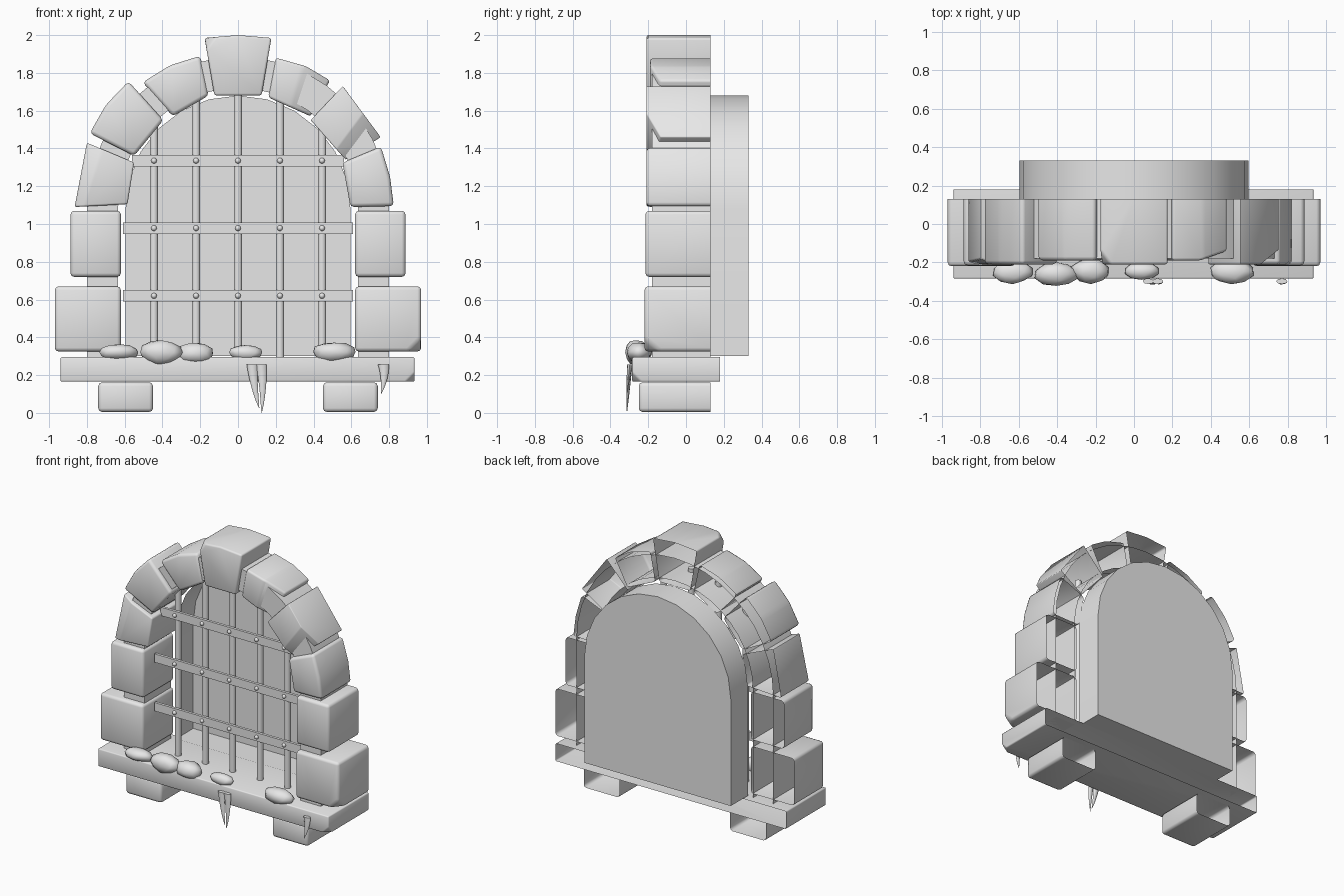
import bpy, bmesh, math, random
from mathutils import Vector

random.seed(4)
cube = bpy.data.objects.get("Cube")
if cube:
    bpy.data.objects.remove(cube, do_unlink=True)

GREY = bpy.data.materials.new("stone grey")
GREY.use_nodes = True
GREY.diffuse_color = (0.8, 0.8, 0.8, 1)
GREY.node_tree.nodes["Principled BSDF"].inputs["Base Color"].default_value = (0.8, 0.8, 0.8, 1)

ARCH_Z = 1.085      # centre height of the arch
BACK = 0.13         # rear plane of the masonry


def finish(name, bm, angle=50):
    """Turn a bmesh into a named, shaded object."""
    mesh = bpy.data.meshes.new(name)
    bm.to_mesh(mesh)
    bm.free()
    mesh.materials.append(GREY)
    ob = bpy.data.objects.new(name, mesh)
    bpy.context.collection.objects.link(ob)
    bpy.ops.object.select_all(action='DESELECT')
    ob.select_set(True)
    bpy.context.view_layer.objects.active = ob
    if angle:
        bpy.ops.object.shade_smooth_by_angle(angle=math.radians(angle))
    return ob


def prism(outline, y0, y1):
    """Closed prism from an (x, z) outline between two depths."""
    bm = bmesh.new()
    front = [bm.verts.new((x, y0, z)) for x, z in outline]
    rear = [bm.verts.new((x, y1, z)) for x, z in outline]
    bm.faces.new(front)
    bm.faces.new(rear)
    for i in range(len(outline)):
        j = (i + 1) % len(outline)
        bm.faces.new((front[i], front[j], rear[j], rear[i]))
    bmesh.ops.recalc_face_normals(bm, faces=bm.faces)
    return bm


def open_side(bm, y):
    """Remove the face lying flat on depth y."""
    flat = [f for f in bm.faces if all(abs(v.co.y - y) < 1e-4 for v in f.verts)]
    bmesh.ops.delete(bm, geom=flat, context='FACES')


def stone(name, outline, y0=-0.21, y1=BACK, chip=None, bevel=0.02):
    """Rounded hollow block, open at the rear, with an optional chipped corner."""
    bm = prism(outline, y0, y1)
    if chip:
        bmesh.ops.bisect_plane(bm, geom=bm.verts[:] + bm.edges[:] + bm.faces[:],
                               plane_co=chip[0], plane_no=Vector(chip[1]).normalized(),
                               clear_outer=True)
        bmesh.ops.holes_fill(bm, edges=[e for e in bm.edges if e.is_boundary], sides=0)
        bmesh.ops.recalc_face_normals(bm, faces=bm.faces)
    open_side(bm, y1)
    edges = [e for e in bm.edges if len(e.link_faces) == 2
             and e.calc_face_angle(0) > math.radians(12)]
    bmesh.ops.bevel(bm, geom=edges, offset=bevel, segments=2, profile=0.5,
                    affect='EDGES', clamp_overlap=True)
    return finish(name, bm)


def rect(x0, x1, z0, z1):
    return [(x0, z0), (x1, z0), (x1, z1), (x0, z1)]


def arch(r, z0, steps=12):
    """Outline of a round-topped opening, starting at the lower right."""
    top = [(r * math.cos(math.pi * i / steps), ARCH_Z + r * math.sin(math.pi * i / steps))
           for i in range(steps + 1)]
    return [(r, z0)] + top + [(-r, z0)]


# Side blocks, sill feet
for side, s in (("left", 1), ("right", -1)):
    chip = ((0.94, -0.215, 0.36), (0.6, -0.5, -0.6)) if s > 0 else None
    stone(side + "_lower_block", rect(s * 0.62, s * 0.97, 0.325, 0.67), -0.22, chip=chip)
    stone(side + "_upper_block", rect(s * 0.62, s * 0.887, 0.72, 1.07), -0.215)
    stone(side + "_foot", rect(s * 0.45, s * 0.74, 0.005, 0.162), -0.25)

# Sill
stone("sill", rect(-0.94, 0.935, 0.165, 0.295), -0.285, 0.18,
      chip=((0.91, -0.285, 0.19), (0.6, -0.6, -0.6)), bevel=0.008)

# Arch stones
stone("left_springer", [(0.595, 1.09), (0.825, 1.095), (0.805, 1.25), (0.757, 1.41), (0.553, 1.325)])
stone("right_springer", [(-0.865, 1.09), (-0.585, 1.105), (-0.55, 1.325), (-0.80, 1.43)],
      chip=((-0.76, -0.21, 1.27), (-0.3, -1, 0.1)), bevel=0.01)
stone("left_haunch", [(0.385, 1.55), (0.555, 1.73), (0.755, 1.46), (0.57, 1.34)],
      chip=((0.6, -0.2, 1.47), (0.4, -1, -0.3)), bevel=0.006)
stone("right_haunch", [(-0.785, 1.48), (-0.70, 1.63), (-0.58, 1.755), (-0.395, 1.55), (-0.55, 1.36)])
stone("left_shoulder", [(0.16, 1.67), (0.20, 1.88), (0.36, 1.835), (0.487, 1.76), (0.385, 1.57)], -0.19,
      chip=((0.3, -0.19, 1.7), (0.3, -1, -0.1)))
stone("right_shoulder", [(-0.505, 1.75), (-0.36, 1.84), (-0.2, 1.89), (-0.155, 1.68), (-0.345, 1.57)], -0.19)
stone("keystone", [(-0.125, 1.68), (0.125, 1.68), (0.177, 1.985), (0, 2.0), (-0.177, 1.985)],
      chip=((-0.145, -0.21, 1.955), (-0.7, -0.5, 0.5)), bevel=0.012)

# Mortar band running behind the stones
bm = prism(arch(0.80, 0.295, 20) + arch(0.635, 0.295, 20)[::-1], -0.18, BACK)
open_side(bm, BACK)
finish("mortar_arch", bm, 30)

# Recess behind the grate, open to the front
bm = prism(arch(0.595, 0.3), BACK, 0.33)
open_side(bm, BACK)
finish("recess", bm, 30)

# Grate: upright rods, flat crossbars, rivets
RODS = (-0.445, -0.222, 0, 0.222, 0.445)
for x in RODS:
    top = ARCH_Z + math.sqrt(0.66 ** 2 - x * x)
    bm = bmesh.new()
    bmesh.ops.create_cone(bm, cap_ends=True, segments=10, radius1=0.023, radius2=0.023, depth=top - 0.29)
    bmesh.ops.translate(bm, verts=bm.verts, vec=(x, -0.06, (top + 0.29) / 2))
    finish("upright_rod", bm)
for z, half in ((0.62, 0.61), (0.978, 0.61), (1.335, 0.56)):
    finish("crossbar", prism(rect(-half, half, z - 0.031, z + 0.031), -0.1, -0.08), 0)
    for x in RODS:
        bm = bmesh.new()
        bmesh.ops.create_uvsphere(bm, u_segments=8, v_segments=6, radius=0.015)
        bmesh.ops.translate(bm, verts=bm.verts, vec=(x, -0.101, z))
        finish("rivet", bm)

# Lumps lying on the sill: centre x, y, z and half sizes
for x, y, z, a, b, c in ((-0.633, -0.25, 0.32, 0.108, 0.062, 0.045),
                         (-0.405, -0.262, 0.32, 0.118, 0.066, 0.068),
                         (-0.225, -0.245, 0.315, 0.105, 0.068, 0.062),
                         (0.04, -0.245, 0.318, 0.09, 0.048, 0.042),
                         (0.507, -0.248, 0.322, 0.118, 0.068, 0.055)):
    bm = bmesh.new()
    bmesh.ops.create_icosphere(bm, subdivisions=2, radius=1)
    for v in bm.verts:
        n = v.co * random.uniform(0.9, 1.04)
        v.co = (x + n.x * a, y + n.y * b, z + n.z * c)
    finish("sill_lump", bm, 60)

# Curved drips hanging from the sill: top, middle, tip
for name, path in (("centre_drip_a", ((0.075, 0.255), (0.083, 0.13), (0.112, 0.025))),
                   ("centre_drip_b", ((0.123, 0.255), (0.137, 0.13), (0.125, 0.0))),
                   ("side_drip", ((0.77, 0.255), (0.782, 0.18), (0.757, 0.1)))):
    bm = bmesh.new()
    p, m, q = (Vector((x, -0.298, z)) for x, z in path)
    rings = []
    for i in range(7):
        t = i / 6
        c = p * (1 - t) ** 2 + m * 2 * t * (1 - t) + q * t * t
        r = 0.028 * (1 - t) ** 0.8 + 0.001
        rings.append([bm.verts.new(c + Vector((r * math.cos(k * math.pi / 4),
                                               r * 0.5 * math.sin(k * math.pi / 4) - 0.015 * t, 0)))
                      for k in range(8)])
    for lo, hi in zip(rings, rings[1:]):
        for k in range(8):
            j = (k + 1) % 8
            bm.faces.new((lo[k], lo[j], hi[j], hi[k]))
    bm.faces.new(rings[0])
    bm.faces.new(rings[-1])
    bmesh.ops.recalc_face_normals(bm, faces=bm.faces)
    finish(name, bm)
